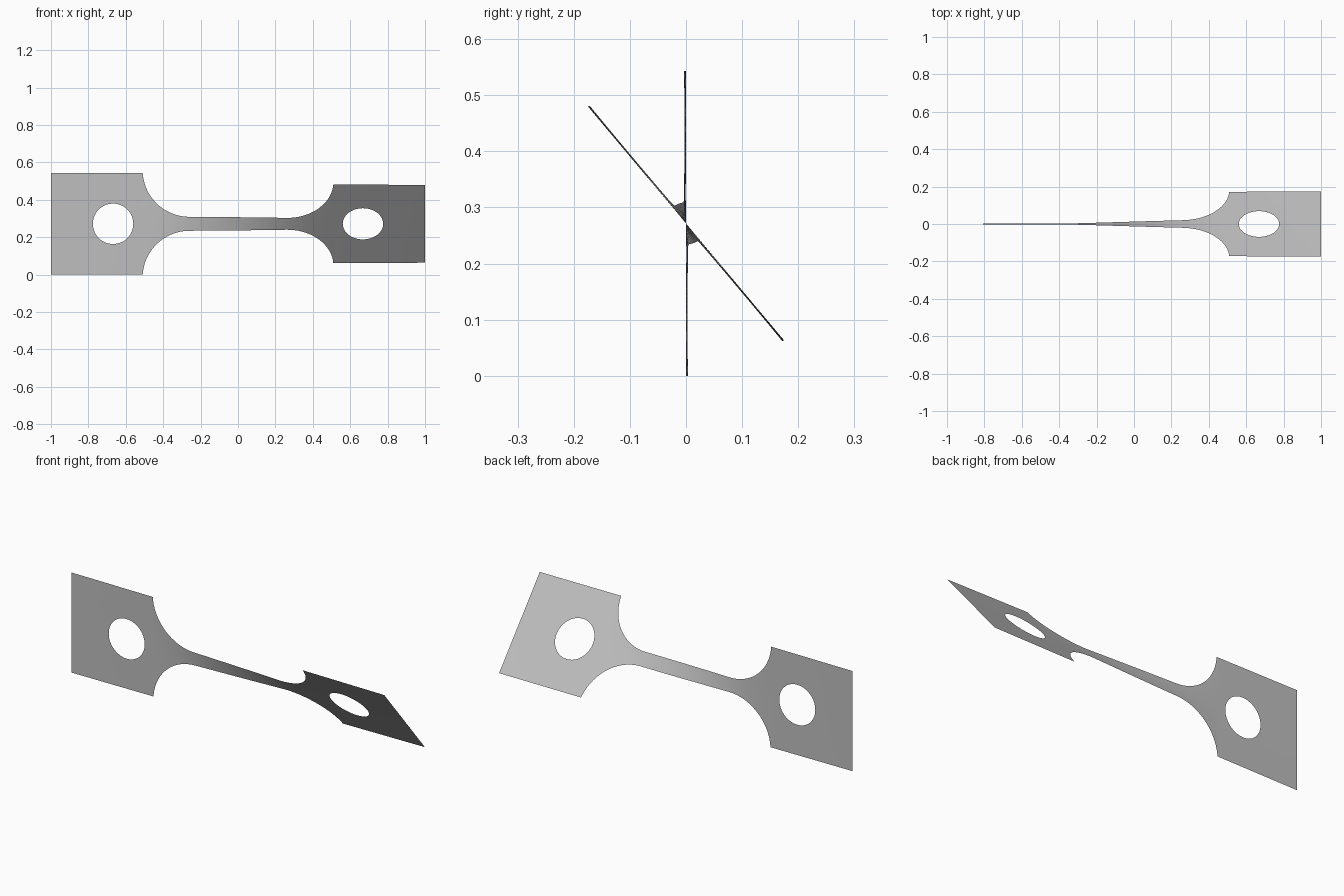
import bpy, bmesh
from math import sin, cos, pi, sqrt, radians, asin

cube = bpy.data.objects.get("Cube")
if cube:
    bpy.data.objects.remove(cube, do_unlink=True)

HALF = 0.2715        # half width of the end plates
NECK = 0.0375        # half width of the neck
R = 0.25             # fillet radius
X_FIL = 0.26         # where the neck meets the fillet
X_PLATE = X_FIL + sqrt(R * R - (NECK + R - HALF) ** 2)
HOLE_X, HOLE_R = 0.668, 0.108
N = 24               # cells across the strip
RINGS = 5            # cells from hole to plate border
TWIST = radians(40)


def half_width(x):
    d = abs(x) - X_FIL
    if d <= 0:
        return NECK
    if abs(x) >= X_PLATE:
        return HALF
    return NECK + R - sqrt(R * R - d * d)


def twist_sum(x, steps=200):
    """Accumulated twist from the middle: narrow sections turn more."""
    dx = x / steps
    total = 0
    for i in range(steps):
        m = (i + 0.5) * dx
        total += dx * (0.03 if abs(m) > X_PLATE else NECK / half_width(m))
    return total


bm = bmesh.new()


def grid(rows, closed=False):
    """Quads between successive rows of (x, z) points."""
    vs = [[bm.verts.new((x, 0, z)) for x, z in row] for row in rows]
    n = len(rows[0])
    for a, b in zip(vs, vs[1:]):
        for j in range(n if closed else n - 1):
            k = (j + 1) % n
            bm.faces.new((a[j], a[k], b[k], b[j]))


# Neck and fillets
arc_end = asin((X_PLATE - X_FIL) / R)
fillet = [X_FIL + R * sin(arc_end * i / 18) for i in range(1, 19)]
neck = [X_FIL * (i / 10 - 1) for i in range(21)]
stations = [-x for x in reversed(fillet)] + neck + fillet
grid([[(x, half_width(x) * (2 * j / N - 1)) for j in range(N + 1)] for x in stations])

# End plates: rings from the round hole out to the rectangular border
corners = [(X_PLATE, HALF), (X_PLATE, -HALF), (1, -HALF), (1, HALF)]
border = []
for (x0, z0), (x1, z1) in zip(corners, corners[1:] + corners[:1]):
    border += [(x0 + (x1 - x0) * j / N, z0 + (z1 - z0) * j / N) for j in range(N)]
for side in (-1, 1):
    rings = []
    for r in range(RINGS + 1):
        t = r / RINGS
        ring = []
        for x, z in border:
            dx = x - HOLE_X
            k = HOLE_R / sqrt(dx * dx + z * z)
            k += (1 - k) * t
            ring.append((side * (HOLE_X + dx * k), z * k))
        rings.append(ring)
    grid(rings, closed=True)

bmesh.ops.remove_doubles(bm, verts=bm.verts, dist=0.0002)

# All faces point to the front before twisting
bm.normal_update()
bmesh.ops.reverse_faces(bm, faces=[f for f in bm.faces if f.normal.y > 0])

# Twist about the long axis
full = twist_sum(1)
for v in bm.verts:
    a = TWIST * (0.5 + 0.5 * twist_sum(v.co.x) / full)
    s = v.co.z
    v.co.y, v.co.z = -s * sin(a), HALF + s * cos(a)
bm.normal_update()

mesh = bpy.data.meshes.new("twisted_strip")
bm.to_mesh(mesh)
bm.free()
strip = bpy.data.objects.new("twisted_strip", mesh)
bpy.context.collection.objects.link(strip)

grey = bpy.data.materials.new("plain grey")
grey.use_nodes = True
colour = (0.52, 0.52, 0.52, 1)
grey.diffuse_color = colour
grey.node_tree.nodes["Principled BSDF"].inputs["Base Color"].default_value = colour
mesh.materials.append(grey)

bpy.context.view_layer.objects.active = strip
strip.select_set(True)
bpy.ops.object.shade_smooth_by_angle(angle=radians(30))
